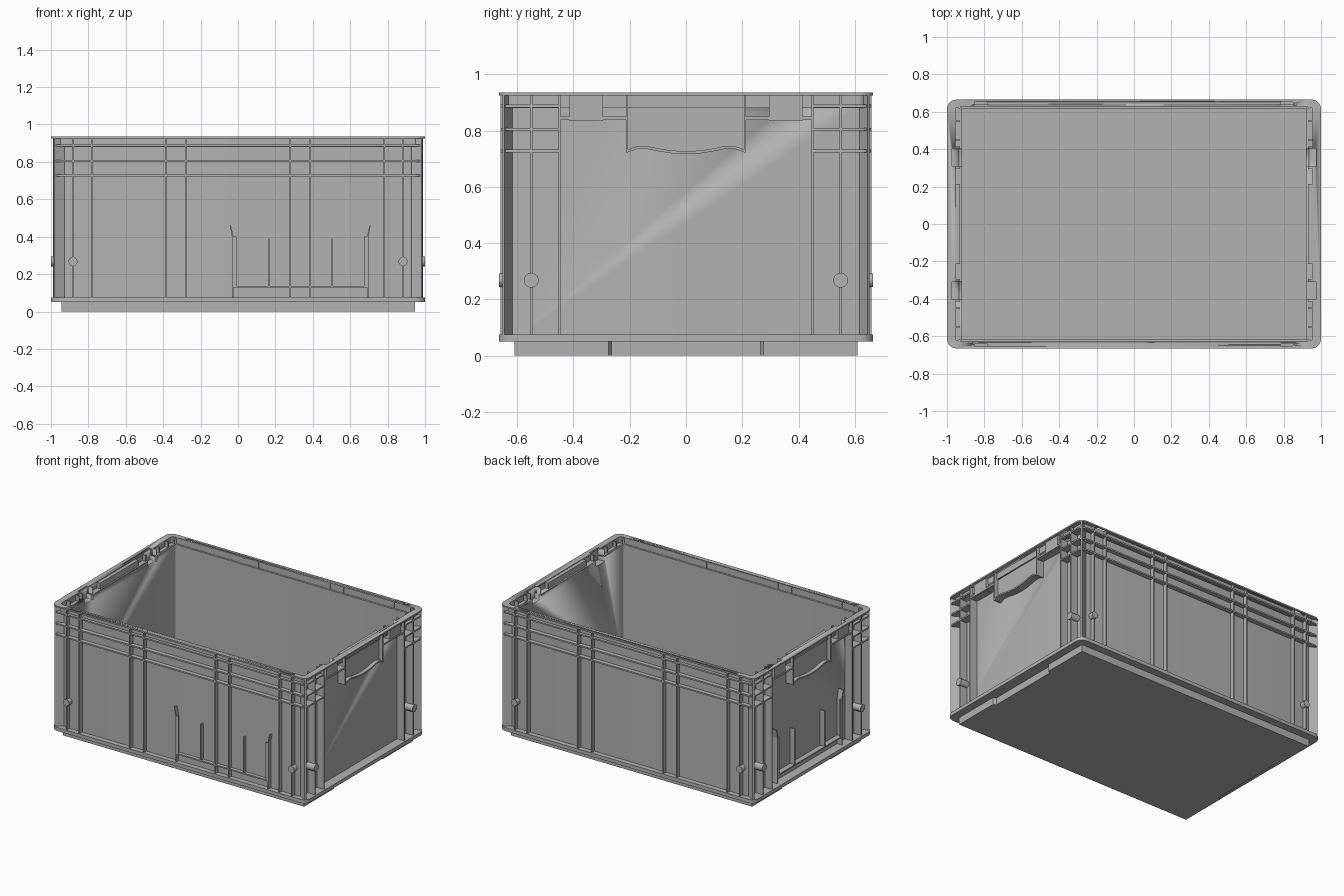
import bpy, bmesh
from math import cos, sin, pi, radians
from mathutils import Vector, Matrix

cube = bpy.data.objects.get("Cube")
if cube:
    bpy.data.objects.remove(cube, do_unlink=True)

grey = bpy.data.materials.new("container grey")
grey.use_nodes = True
COLOUR = (0.45, 0.45, 0.45, 1)
grey.diffuse_color = COLOUR
grey.node_tree.nodes["Principled BSDF"].inputs["Base Color"].default_value = COLOUR

TOP, FLOOR = 0.935, 0.075          # rim height, top of the base flange
WALL_X, WALL_Y = 0.935, 0.63       # outer faces of the thin walls
RIB_X, RIB_Y = 0.99, 0.66          # outer reach of the ribs
SIGNS = (-1, 1)


def finish(name, bm):
    bmesh.ops.recalc_face_normals(bm, faces=bm.faces)
    mesh = bpy.data.meshes.new(name)
    bm.to_mesh(mesh)
    bm.free()
    mesh.materials.append(grey)
    mesh.shade_smooth()
    mesh.set_sharp_from_angle(angle=radians(30))
    obj = bpy.data.objects.new(name, mesh)
    bpy.context.collection.objects.link(obj)
    return obj


def add_box(bm, x, y, z):
    """Box spanning three (start, end) ranges."""
    size = [abs(b - a) for a, b in (x, y, z)]
    centre = [(a + b) / 2 for a, b in (x, y, z)]
    bmesh.ops.create_cube(bm, size=1, matrix=Matrix.Translation(centre) @ Matrix.Diagonal(size + [1]))


def add_prism(bm, points, offset):
    """Polygon of 3D points extruded along an offset."""
    face = bm.faces.new([bm.verts.new(p) for p in points])
    new = bmesh.ops.extrude_face_region(bm, geom=[face], use_keep_orig=True)["geom"]
    bmesh.ops.translate(bm, vec=offset, verts=[v for v in new if isinstance(v, bmesh.types.BMVert)])


def rounded(hx, hy, r, steps=6):
    """Anticlockwise rounded rectangle, starting at the right rear corner."""
    pts = []
    for k, (sx, sy) in enumerate(((1, 1), (-1, 1), (-1, -1), (1, -1))):
        for i in range(steps + 1):
            a = (k + i / steps) * pi / 2
            pts.append((sx * (hx - r) + r * cos(a), sy * (hy - r) + r * sin(a)))
    return pts


def frame(name, outer, inner, z0, z1):
    """Rectangular tube with rounded corners."""
    bm = bmesh.new()
    loops = [[bm.verts.new((x, y, z)) for x, y in rounded(*dims)]
             for dims, z in ((outer, z0), (outer, z1), (inner, z1), (inner, z0))]
    n = len(loops[0])
    for k in range(4):
        a, b = loops[k], loops[(k + 1) % 4]
        for i in range(n):
            j = (i + 1) % n
            bm.faces.new((a[i], a[j], b[j], b[i]))
    return finish(name, bm)


def cut(obj, cutter):
    mod = obj.modifiers.new("cut", 'BOOLEAN')
    mod.operation = 'DIFFERENCE'
    mod.solver = 'EXACT'
    mod.object = cutter
    dg = bpy.context.evaluated_depsgraph_get()
    mesh = bpy.data.meshes.new_from_object(obj.evaluated_get(dg))
    obj.modifiers.clear()
    obj.data = mesh


# Base: foot with shallow notches at the short ends, and the wide flange
bm = bmesh.new()
half = [(0.945, -0.61), (0.945, -0.275), (0.925, -0.265), (0.925, 0.265), (0.945, 0.275), (0.945, 0.61)]
outline = half + [(-x, -y) for x, y in half]
add_prism(bm, [(x, y, 0) for x, y in outline], (0, 0, 0.052))
finish("base_foot", bm)
bm = bmesh.new()
add_prism(bm, [(x, y, 0.05) for x, y in rounded(1, 0.665, 0.05)], (0, 0, FLOOR - 0.05))
finish("base_flange", bm)

# Thin walls, the step near the top, and the flat rim
lower_wall = frame("lower_wall", (WALL_X, WALL_Y, 0.02), (0.92, 0.615, 0.008), 0.06, 0.885)
wall_step = frame("wall_step", (RIB_X - 0.02, 0.642, 0.03), (0.92, 0.615, 0.008), 0.88, 0.89)
upper_wall = frame("upper_wall", (0.968, 0.64, 0.03), (0.955, 0.627, 0.02), 0.885, 0.93)
rim = frame("rim", (1, 0.665, 0.05), (0.955, 0.627, 0.02), 0.925, TOP)

# Clip pockets below the rim at the short ends
bm = bmesh.new()
for sx in SIGNS:
    for sy in SIGNS:
        add_box(bm, (sx * 0.93, sx * 0.985), (sy * 0.295, sy * 0.415), (0.835, 0.93))
pockets = finish("clip_pockets", bm)

# Openings for the clips and the small slots in the long rims
bm = bmesh.new()
for sx in SIGNS:
    for sy in SIGNS:
        add_box(bm, (sx * 0.9, sx * 0.972), (sy * 0.308, sy * 0.405), (0.85, 1))
clip_cutter = finish("clip_cutter", bm)
bm = bmesh.new()
for sx in SIGNS:
    for sy in SIGNS:
        slot = [(x + sx * 0.817, y + sy * 0.644, 0.9) for x, y in rounded(0.037, 0.01, 0.0099)]
        add_prism(bm, slot, (0, 0, 0.1))
slot_cutter = finish("slot_cutter", bm)
for part in (lower_wall, wall_step, upper_wall, rim, pockets):
    cut(part, clip_cutter)
cut(rim, slot_cutter)
for cutter in (clip_cutter, slot_cutter):
    bpy.data.objects.remove(cutter, do_unlink=True)

# Horizontal ribs: along each long side and round the corners
bm = bmesh.new()
for sy in SIGNS:
    arc = [p for p in rounded(RIB_X, RIB_Y, 0.045) if p[1] > 0]
    path = [(RIB_X, 0.45)] + arc + [(-RIB_X, 0.45), (-0.93, 0.45), (-0.93, 0.625), (0.93, 0.625), (0.93, 0.45)]
    for z in (0.722, 0.8, 0.882):
        add_prism(bm, [(x, sy * y, z) for x, y in path], (0, 0, 0.01))
    for sx in SIGNS:
        add_box(bm, (sx * 0.93, sx * RIB_X), (sy * 0.21, sy * 0.45), (0.838, 0.85))
finish("horizontal_ribs", bm)

# Vertical ribs on all four sides
bm = bmesh.new()
for sx in SIGNS:
    for sy in SIGNS:
        for x in (0.28, 0.387, 0.782, 0.882):
            add_box(bm, (sx * x - 0.004, sx * x + 0.004), (sy * 0.625, sy * RIB_Y), (0.07, 0.93))
        for y in (0.45, 0.55):
            add_box(bm, (sx * 0.93, sx * RIB_X), (sy * y - 0.004, sy * y + 0.004), (0.07, 0.93))
finish("vertical_ribs", bm)

# Diagonal webs in the corners
bm = bmesh.new()
web = [(0.918, 0.622), (0.926, 0.612), (0.987, 0.645), (0.98, 0.653)]
for sx in SIGNS:
    for sy in SIGNS:
        add_prism(bm, [(sx * x, sy * y, 0.07) for x, y in web], (0, 0, 0.86))
finish("corner_webs", bm)

# Round pegs near the lower corners
bm = bmesh.new()
for sx in SIGNS:
    for sy in SIGNS:
        for centre, axis, r, length in (((sx * 0.882, sy * 0.644, 0.268), 'X', 0.024, 0.042),
                                        ((sx * 0.965, sy * 0.55, 0.268), 'Y', 0.026, 0.07)):
            m = Matrix.Translation(centre) @ Matrix.Rotation(pi / 2, 4, axis)
            bmesh.ops.create_cone(bm, cap_ends=True, segments=24, radius1=r, radius2=r, depth=length, matrix=m)
finish("pegs", bm)

# Hand grips: panel, wavy lower lip and side cheeks
wave = [(0, 0.727), (0.05, 0.729), (0.1, 0.737), (0.14, 0.745), (0.17, 0.746), (0.21, 0.732)]
wave = [(-y, z) for y, z in wave[:0:-1]] + wave
for sx, side in ((-1, "right"), (1, "left")):
    bm = bmesh.new()
    add_prism(bm, [(sx * 0.93, y, z) for y, z in wave + [(0.21, 0.93), (-0.21, 0.93)]], (sx * 0.03, 0, 0))
    lip = wave + [(y, z - 0.01) for y, z in reversed(wave)]
    add_prism(bm, [(sx * 0.93, y, z) for y, z in lip], (sx * 0.058, 0, 0))
    for sy in SIGNS:
        add_box(bm, (sx * 0.93, sx * RIB_X), (sy * 0.206, sy * 0.214), (0.722, 0.93))
    finish(side + "_hand_grip", bm)


def card_holder(name, place, wall, out):
    """Card holder drawn as (along, depth, height) and set on a wall by a matrix."""
    bm = bmesh.new()
    depth = (wall - 0.005, out)
    for s in SIGNS:
        add_box(bm, (s * 0.357, s * 0.365), depth, (0.07, 0.4))
        tip = [(s * 0.357, 0.4), (s * 0.365, 0.4), (s * 0.376, 0.46), (s * 0.37, 0.46)]
        add_prism(bm, [(u, depth[0], z) for u, z in tip], (0, out - depth[0], 0))
        add_box(bm, (s * 0.342, s * 0.362), (out - 0.007, out), (0.13, 0.4))
        add_box(bm, (s * 0.164, s * 0.172), depth, (0.13, 0.39))
    add_box(bm, (-0.36, 0.36), depth, (0.128, 0.137))
    bm.transform(place)
    finish(name, bm)


card_holder("front_card_holder", Matrix.Translation((0.333, 0, 0)) @ Matrix.Rotation(pi, 4, 'Z'), WALL_Y, 0.655)
card_holder("side_card_holder", Matrix.Rotation(pi / 2, 4, 'Z'), WALL_X, 0.972)
